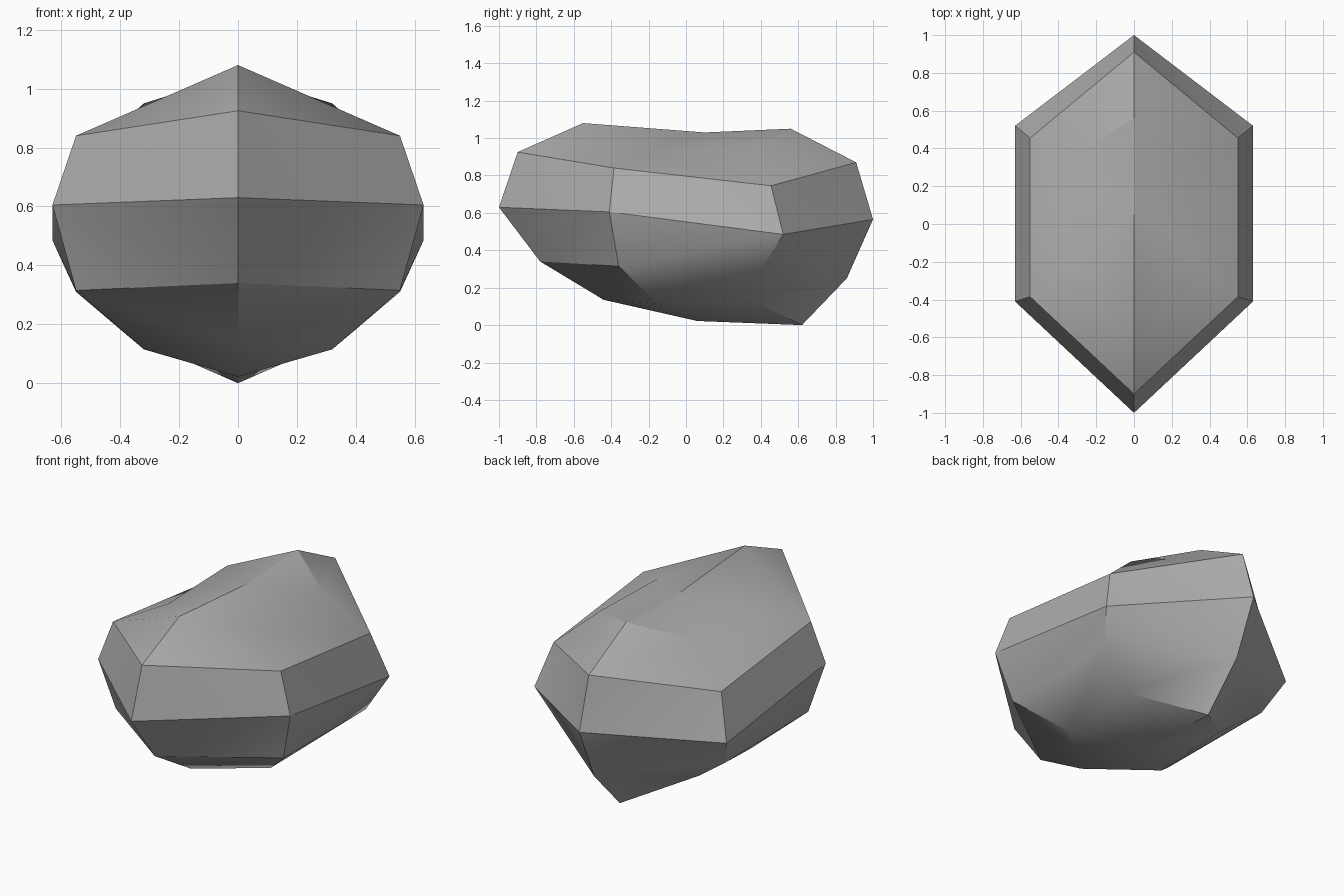
import bpy, bmesh, math

if "Cube" in bpy.data.objects:
    bpy.data.objects.remove(bpy.data.objects["Cube"], do_unlink=True)

# Half rings from top to bottom: front, front side, back side, back
RINGS = [
    [(0, -.55, 1.08), (.32, -.2, .935), (.32, .355, .95), (0, .56, 1.05)],
    [(0, -.9, .925), (.55, -.385, .84), (.55, .455, .745), (0, .91, .87)],
    [(0, -1, .63), (.63, -.41, .605), (.63, .52, .485), (0, 1, .565)],
    [(0, -.78, .34), (.55, -.36, .315), (.55, .41, .31), (0, .86, .25)],
    [(0, -.44, .135), (.32, -.15, .115), (.32, .34, .14), (0, .62, 0)],
]
TOP, BOTTOM = (0, .1, 1.03), (0, .06, .022)
# Fold direction of each facet, per band
FOLDS = ["\\\\\\", "\\\\\\", "//\\", "///"]

bm = bmesh.new()
rings = [[bm.verts.new(p) for p in ring] for ring in RINGS]

# Side bands
for upper, lower, folds in zip(rings, rings[1:], FOLDS):
    for j, fold in enumerate(folds):
        a, b, c, d = upper[j], upper[j + 1], lower[j + 1], lower[j]
        tris = [(a, b, c), (a, c, d)] if fold == "\\" else [(a, b, d), (b, c, d)]
        for tri in tris:
            bm.faces.new(tri)

# Caps
for ring, centre in ((rings[0], TOP), (rings[-1], BOTTOM)):
    pole = bm.verts.new(centre)
    for a, b in zip(ring, ring[1:]):
        bm.faces.new((a, b, pole))

# Other half
bmesh.ops.mirror(bm, geom=bm.verts[:] + bm.edges[:] + bm.faces[:],
                 axis='X', merge_dist=.001)
bmesh.ops.remove_doubles(bm, verts=bm.verts[:], dist=.001)
bmesh.ops.recalc_face_normals(bm, faces=bm.faces[:])

mesh = bpy.data.meshes.new("rock")
bm.to_mesh(mesh)
bm.free()
rock = bpy.data.objects.new("rock", mesh)
bpy.context.collection.objects.link(rock)

# Stone colour
stone = bpy.data.materials.new("stone grey")
stone.use_nodes = True
colour = (.42, .42, .42, 1)
stone.diffuse_color = colour
stone.node_tree.nodes["Principled BSDF"].inputs["Base Color"].default_value = colour
mesh.materials.append(stone)

# Soft facets with crisp main edges
bpy.ops.object.select_all(action='DESELECT')
rock.select_set(True)
bpy.context.view_layer.objects.active = rock
bpy.ops.object.shade_smooth_by_angle(angle=math.radians(30))
